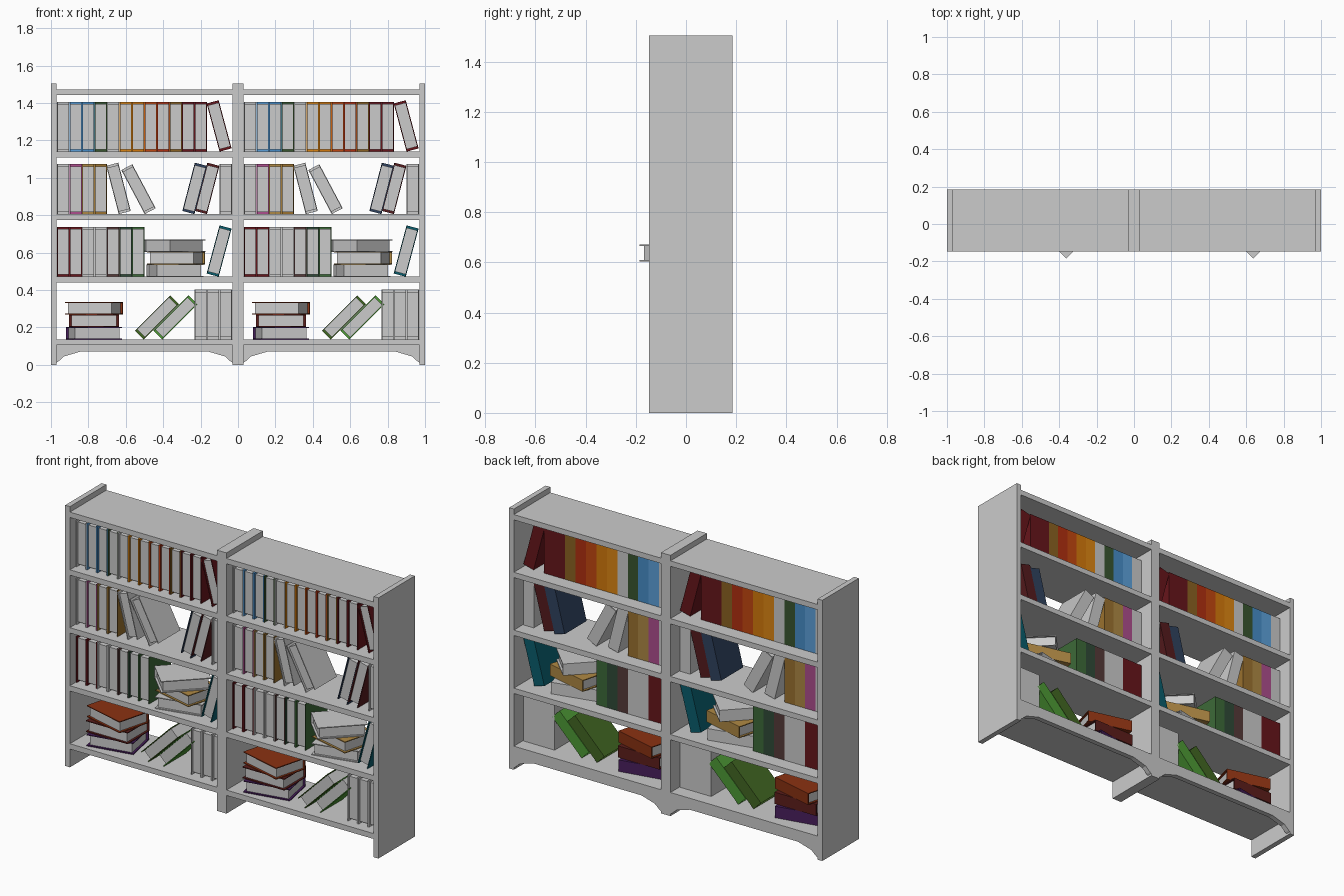
import bpy, bmesh
from math import radians, sin, cos

if "Cube" in bpy.data.objects:
    bpy.data.objects.remove(bpy.data.objects["Cube"])

T, W, H = 0.0667, 0.20, 0.2665      # book thickness, depth, height
FRONT, BACK = -0.148, 0.185         # bookcase depth range
BOOK_Y = 0.003
SHELVES = [0.136, 0.471, 0.806, 1.14]


def prism(name, pts, axis, lo, hi, mat=None):
    """Extrude a 2D outline along z (outline in xy) or y (outline in xz)."""
    bm = bmesh.new()
    co = (lambda p: (p[0], p[1], lo)) if axis == 'z' else (lambda p: (p[0], lo, p[1]))
    face = bm.faces.new([bm.verts.new(co(p)) for p in pts])
    ext = bmesh.ops.extrude_face_region(bm, geom=[face])
    vs = [g for g in ext['geom'] if isinstance(g, bmesh.types.BMVert)]
    bmesh.ops.translate(bm, verts=vs, vec=(0, 0, hi - lo) if axis == 'z' else (0, hi - lo, 0))
    bmesh.ops.recalc_face_normals(bm, faces=bm.faces)
    me = bpy.data.meshes.new(name)
    bm.to_mesh(me)
    bm.free()
    if mat:
        me.materials.append(mat)
    ob = bpy.data.objects.new(name, me)
    bpy.context.collection.objects.link(ob)
    return ob


def box(name, x0, x1, y0, y1, z0, z1):
    return prism(name, [(x0, y0), (x1, y0), (x1, y1), (x0, y1)], 'z', z0, z1)


def colour(hex_code):
    """Shared cover material from a display colour."""
    if hex_code is None:
        return None
    m = bpy.data.materials.get(hex_code)
    if not m:
        m = bpy.data.materials.new(hex_code)
        rgb = [min(1, int(hex_code[i:i + 2], 16) / 255 * 1.25) ** 2.2 for i in (0, 2, 4)]
        m.diffuse_color = (*rgb, 1)
        m.use_nodes = True
        m.node_tree.nodes["Principled BSDF"].inputs["Base Color"].default_value = m.diffuse_color
    return m


def book(name, loc, rot, col):
    """U-shaped cover with its spine at +y, around a recessed page block."""
    c, s, r = 0.005, 0.006, 0.012
    a, b = T / 2, W / 2
    cover = prism(name + "_cover", [(-a, -b), (-a + c, -b), (-a + c, b - s), (a - c, b - s),
                                    (a - c, -b), (a, -b), (a, b), (-a, b)],
                  'z', -H / 2, H / 2, colour(col))
    pages = box(name + "_pages", -a + c, a - c, -b + r, b - s, -H / 2 + r, H / 2 - r)
    for ob in (cover, pages):
        ob.location = loc
        ob.rotation_euler = [radians(d) for d in rot]


def upright(ox, base, slot, col):
    book("upright_book", (ox - 0.467 + (slot + 0.5) * T, BOOK_Y, base + H / 2), (0, 0, 0), col)


def leaning(ox, base, x, deg, col):
    t = radians(abs(deg))
    book("leaning_book", (ox + x, BOOK_Y, base + (H * cos(t) + T * sin(t)) / 2), (0, deg, 0), col)


def stacked(ox, base, x, level, turn, col, y=BOOK_Y):
    book("stacked_book", (ox + x, y, base + (level + 0.5) * T), (0, 90, turn), col)


# upright panels
for name, x0, x1 in (("left_panel", -1, -0.97), ("middle_panel", -0.03, 0.03), ("right_panel", 0.97, 1)):
    box(name, x0, x1, FRONT, BACK, 0, 1.505)

MAROON, DARKRED, GREEN = "451a1c", "52161a", "2f4528"
ROWS = {
    3: [None, "4a80ae", "3a709f", GREEN, None, "b06a14", "a8600f", "9a3a12", "8c2812",
        "6e4e1e", DARKRED, DARKRED],
    2: [None, "8a3f70", "8a6c38", "7a5a28"],
    1: [DARKRED, DARKRED, None, None, "45302f", "283c2e", "32542f"],
}
LEANERS = [   # shelf, x in bay, lean, cover
    (3, 0.399, -15, DARKRED),
    (2, -0.139, -14.5, None), (2, -0.032, -28, None),
    (2, 0.268, 14.5, "28364c"), (2, 0.335, 14.5, MAROON),
    (1, 0.399, 15, "0e4a56"),
    (0, 0.067, 45, "36521f"), (0, 0.165, 45, "3f7a2d"),
]
STACKS = [    # shelf, x in bay, level, turn, cover, y
    (1, 0.164, 0, 13, None, BOOK_Y), (1, 0.169, 1, -15, "8c6d38", BOOK_Y),
    (1, 0.161, 2, 45, None, -0.02),
    (0, -0.27, 0, 11, "3a1c4a", BOOK_Y), (0, -0.27, 1, 0, "4a1c1a", BOOK_Y),
    (0, -0.27, 2, -15, "6e2a14", BOOK_Y),
]

for ox in (-0.5, 0.5):
    # shelves with edge rails
    for z in SHELVES + [1.473]:
        box("shelf", ox - 0.47, ox + 0.47, FRONT, 0.155, z - 0.031, z)
        if z > 0.2:
            box("shelf_rail", ox - 0.47, ox + 0.47, 0.155, BACK, z - 0.031, z)
    # arched apron under the bottom shelf
    half = [(0.47, 0.136), (0.47, 0.012), (0.46, 0.018), (0.43, 0.045), (0.345, 0.07)]
    outline = half + [(-x, z) for x, z in reversed(half)]
    prism("arched_apron", [(ox + x, z) for x, z in outline], 'y', 0.155, BACK)
    # books
    for row, cols in ROWS.items():
        for i, col in enumerate(cols):
            upright(ox, SHELVES[row], i, col)
    upright(ox, SHELVES[2], 13, None)
    for slot in (11, 12, 13):
        upright(ox, SHELVES[0], slot, None)
    for row, x, deg, col in LEANERS:
        leaning(ox, SHELVES[row], x, deg, col)
    for row, x, level, turn, col, y in STACKS:
        stacked(ox, SHELVES[row], x, level, turn, col, y)
